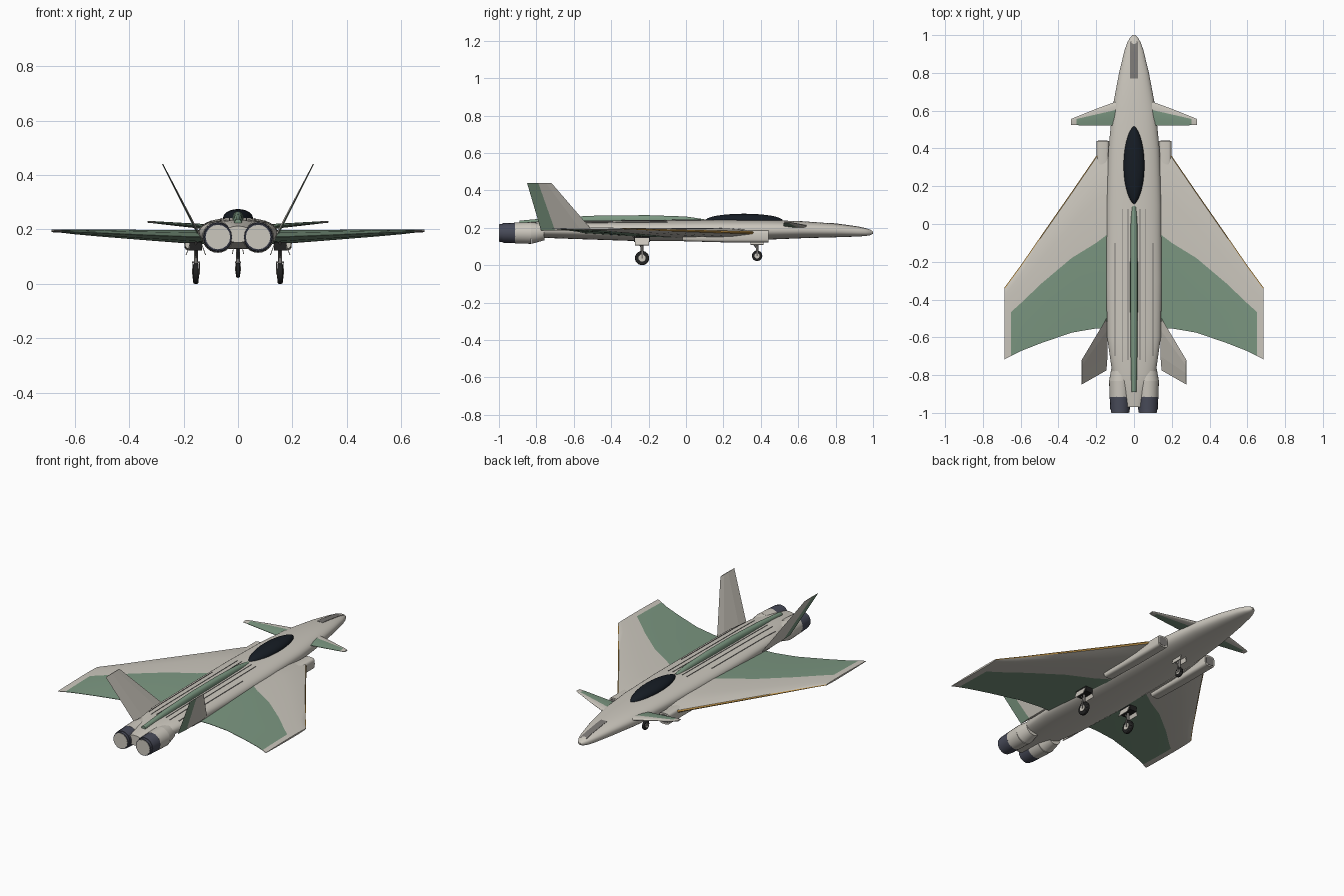
import bpy, bmesh, math
from mathutils import Vector, Matrix

if "Cube" in bpy.data.objects:
    bpy.data.objects.remove(bpy.data.objects["Cube"])


def mat(name, rgb):
    m = bpy.data.materials.new(name)
    m.diffuse_color = (*rgb, 1)
    m.use_nodes = True
    m.node_tree.nodes["Principled BSDF"].inputs["Base Color"].default_value = m.diffuse_color
    return m


BODY = mat("warm_white", (0.60, 0.57, 0.51))
GREEN = mat("sage_green", (0.20, 0.31, 0.22))
NAVY = mat("dark_metal", (0.065, 0.07, 0.10))
GLASS = mat("canopy_glass", (0.008, 0.012, 0.018))
ORANGE = mat("edge_orange", (0.60, 0.33, 0.07))
GREY = mat("panel_grey", (0.2, 0.19, 0.18))
BLACK = mat("tyre_black", (0.015, 0.015, 0.015))


def finish(name, bm, mats, mirror=False, bevel=0, smooth=35):
    bmesh.ops.recalc_face_normals(bm, faces=bm.faces)
    me = bpy.data.meshes.new(name)
    bm.to_mesh(me)
    bm.free()
    ob = bpy.data.objects.new(name, me)
    bpy.context.collection.objects.link(ob)
    for m in mats:
        me.materials.append(m)
    if bevel:
        b = ob.modifiers.new("bevel", "BEVEL")
        b.width, b.segments = bevel, 2
    if mirror:
        ob.modifiers.new("mirror", "MIRROR")
    if smooth:
        bpy.ops.object.select_all(action="DESELECT")
        bpy.context.view_layer.objects.active = ob
        ob.select_set(True)
        bpy.ops.object.shade_smooth_by_angle(angle=math.radians(smooth))
    return ob


def loft(name, rings, mats, pick=lambda i, j: 0, **kw):
    """Closed rings joined along the list, capped at both ends."""
    bm = bmesh.new()
    vs = [[bm.verts.new(p) for p in r] for r in rings]
    n = len(rings[0])
    for i in range(len(vs) - 1):
        for j in range(n):
            k = (j + 1) % n
            f = bm.faces.new((vs[i][j], vs[i][k], vs[i + 1][k], vs[i + 1][j]))
            f.material_index = pick(i, j)
    bm.faces.new(vs[0])
    bm.faces.new(vs[-1])
    return finish(name, bm, mats, **kw)


def hull(name, stations, m, n=32, e=2.4, cx=0, **kw):
    """Superellipse sections; station = y, half width, bottom z, top z."""
    def ring(y, w, b, t):
        pts = []
        for k in range(n):
            a = 2 * math.pi * k / n
            c, s = math.cos(a), math.sin(a)
            pts.append((cx + w * math.copysign(abs(c) ** (2 / e), c), y,
                        (b + t) / 2 + (t - b) / 2 * math.copysign(abs(s) ** (2 / e), s)))
        return pts
    return loft(name, [ring(*s) for s in stations], [m], **kw)


def cyl(name, p, q, r1, r2, m, n=16, **kw):
    p, q = Vector(p), Vector(q)
    d = q - p
    mx = Matrix.Translation((p + q) / 2) @ d.to_track_quat("Z", "Y").to_matrix().to_4x4()
    bm = bmesh.new()
    bmesh.ops.create_cone(bm, cap_ends=True, segments=n, radius1=r1, radius2=r2, depth=d.length, matrix=mx)
    return finish(name, bm, [m], **kw)


def box(name, c, s, m, tilt=0, **kw):
    bm = bmesh.new()
    mx = Matrix.Translation(c) @ Matrix.Rotation(tilt, 4, "Y") @ Matrix.Diagonal((*s, 1))
    bmesh.ops.create_cube(bm, size=1, matrix=mx)
    return finish(name, bm, [m], smooth=0, **kw)


def lifting_surface(name, stations, edge, edge_mat):
    """Airfoil lofted along x; station = x, leading y, panel y, trailing y, mid z, half thickness."""
    rings = []
    for x, le, pan, te, zc, h in stations:
        ys = [le, le - edge, le * .75 + pan * .25, (le + pan) / 2, pan, (pan + te) / 2, te]
        us = [(le - y) / (le - te) for y in ys]
        hs = [h * 2.6 * math.sqrt(u) * (1 - u) + .0012 * (u > 0) for u in us]
        top = [(x, y, zc + a) for y, a in zip(ys, hs)]
        rings.append(top + [(x, y, zc - a) for y, a in zip(ys[:0:-1], hs[:0:-1])])
    last = len(stations) - 2

    def pick(i, j):
        if j in (0, 12):
            return 2
        return 1 if 4 <= j <= 8 and i < last else 0
    return loft(name, rings, [BODY, GREEN, edge_mat], pick, mirror=True, smooth=30)


# fuselage
FUS = [(1, .006, .168, .18), (.985, .022, .16, .19), (.96, .036, .156, .198), (.92, .05, .153, .206),
       (.8, .079, .149, .222), (.62, .113, .144, .235), (.4, .135, .135, .242), (.1, .145, .128, .243),
       (-.3, .147, .130, .239), (-.6, .142, .140, .236), (-.79, .115, .147, .233),
       (-.87, .075, .15, .226), (-.97, .045, .152, .212)]
hull("fuselage", FUS, BODY, n=40)


def skin(x, y):
    for a, b in zip(FUS, FUS[1:]):
        if a[0] >= y >= b[0]:
            t = (a[0] - y) / (a[0] - b[0])
            w, lo, hi = (a[k] + t * (b[k] - a[k]) for k in (1, 2, 3))
            return (lo + hi) / 2 + (hi - lo) / 2 * max(0, 1 - (abs(x) / w) ** 2.4) ** (1 / 2.4)


def ribbon(name, x, y0, y1, w, m, n=16, **kw):
    rings = []
    for i in range(n + 1):
        y = y0 + (y1 - y0) * i / n
        a, b = x - w / 2, x + w / 2
        rings.append([(a, y, skin(a, y) + .002), (b, y, skin(b, y) + .002),
                      (b, y, skin(b, y) - .004), (a, y, skin(a, y) - .004)])
    loft(name, rings, [m], **kw)


# panel lines and nose panel
for k, (x, y0, y1) in enumerate([(.032, .08, -.72), (.062, .08, -.73), (.1, -.1, -.7)]):
    ribbon(f"panel_line_{k}", x, y0, y1, .004, GREY, mirror=True)
ribbon("nose_panel", 0, .77, .965, .04, GREY)

# canopy and dorsal spine
hull("canopy", [(.31 + .207 * math.cos(math.pi * i / 20), .002 + .053 * math.sin(math.pi * i / 20) ** 1.3,
                 .21, .238 + .037 * math.sin(math.pi * i / 20)) for i in range(21)], GLASS, n=24, e=2)
hull("dorsal_spine", [(.095, .013, .21, .246), (0, .018, .21, .26), (-.2, .02, .21, .267), (-.45, .02, .21, .266),
                      (-.7, .018, .2, .255), (-.89, .014, .2, .238)], GREEN, n=16)

# wings and canards
lifting_surface("wings", [(.12, .40, -.04, -.55, .172, .026), (.2, .36, -.10, -.553, .174, .024),
                          (.33, .17, -.18, -.575, .179, .019), (.49, -.06, -.315, -.63, .186, .013),
                          (.6, -.22, -.42, -.673, .191, .008), (.65, -.288, -.465, -.698, .194, .005),
                          (.686, -.337, -.5, -.717, .195, .004)], .008, ORANGE)
lifting_surface("canards", [(.09, .65, .605, .52, .208, .009), (.2, .61, .58, .521, .217, .006),
                            (.305, .568, .556, .523, .226, .003), (.333, .556, .548, .525, .228, .002)], .004, BODY)


# canted tail fins with rudder on the outer face
def fin_ring(x, z, ys, t):
    o = [0, t, t, 0, -t, -t]
    return [(x + d, y, z) for d, y in zip(o, [ys[0], ys[1], ys[2], ys[3], ys[2], ys[1]])]


loft("tail_fins", [fin_ring(.146, .185, (-.50, -.56, -.70, -.775), .006),
                   fin_ring(.277, .44, (-.72, -.75, -.79, -.85), .002)],
     [BODY, GREEN], lambda i, j: 1 if j == 2 else 0, mirror=True, smooth=0)

# engine nacelles and nozzles
cyl("nacelles", (.074, -.76, .178), (.074, -.83, .172), .045, .058, BODY, 24, mirror=True)
cyl("nacelle_rear", (.074, -.83, .172), (.074, -.915, .172), .058, .055, BODY, 24, mirror=True)
cyl("nozzles", (.074, -.912, .172), (.074, -.982, .172), .055, .052, NAVY, 16, mirror=True)
cyl("nozzle_lips", (.074, -.98, .172), (.074, -.998, .172), .049, .049, NAVY, 16, mirror=True)
cyl("nozzle_discs", (.074, -.99, .172), (.074, -1, .172), .045, .045, BODY, 16, mirror=True)

# side intakes
hull("intakes", [(.44, .033, .122, .187), (.2, .033, .122, .187), (-.02, .03, .128, .18)], BODY,
     n=24, e=4, cx=.165, mirror=True)
hull("intake_openings", [(.442, .026, .13, .179), (.42, .026, .13, .179)], GREY, n=24, e=4, cx=.165, mirror=True)


# landing gear
def gear(name, x, y, zc, r, w, ztop, mirror):
    kw = dict(mirror=mirror)
    cyl(name + "_tyre", (x - w, y, zc), (x + w, y, zc), r, r, BLACK, 24, bevel=.005, **kw)
    cyl(name + "_hub", (x - w - .002, y, zc), (x + w + .002, y, zc), r * .5, r * .5, BODY, 16, **kw)
    cyl(name + "_strut", (x, y, zc + r * .9), (x, y, ztop), .007, .007, GREY, 12, **kw)
    for s in (-1, 1):
        box(f"{name}_fork_{s}", (x + s * (w + .003), y, zc + r * .5), (.003, .008, r * 1.15), GREY, **kw)
    box(name + "_fork_bridge", (x, y, zc + r * 1.07), (2 * w + .009, .01, .005), GREY, **kw)
    cyl(name + "_brace", (x, y, zc + r * 1.4), (x, y - .05, ztop), .004, .004, GREY, 8, **kw)


gear("main_gear", .155, -.235, .038, .038, .01, .16, True)
gear("nose_gear", 0, .38, .05, .028, .007, .15, False)
box("main_gear_bay", (.155, -.235, .138), (.045, .085, .03), BLACK, mirror=True)
for s in (-1, 1):
    box(f"main_gear_door_{s}", (.155 + s * .029, -.235, .125), (.003, .075, .04), BODY, tilt=-s * .35, mirror=True)
box("nose_gear_doors", (.018, .38, .124), (.003, .07, .03), BODY, tilt=-.2, mirror=True)
